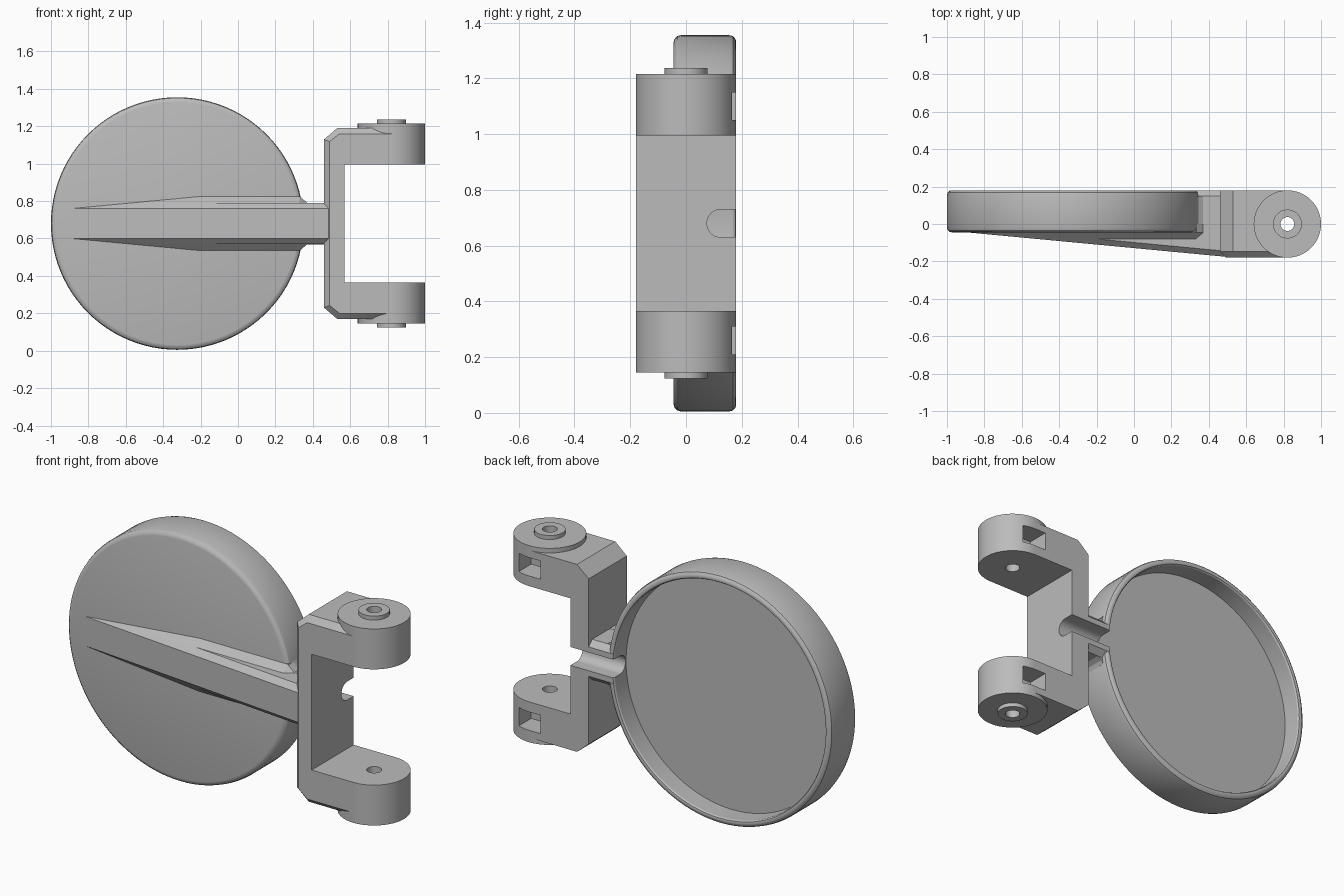
import bpy, bmesh, math

cube = bpy.data.objects.get("Cube")
if cube:
    bpy.data.objects.remove(cube)

MID = 0.68       # height of the symmetry plane
HINGE_X = 0.82   # hinge axis
DISH_X = -0.325  # dish axis

grey = bpy.data.materials.new("plain grey")
grey.use_nodes = True
grey.diffuse_color = (0.5, 0.5, 0.5, 1)
grey.node_tree.nodes["Principled BSDF"].inputs["Base Color"].default_value = (0.5, 0.5, 0.5, 1)


def loft(name, rings, cyclic=False):
    """Skin equal-length rings of points; cap the ends or close the loop."""
    bm = bmesh.new()
    loops = [[bm.verts.new(p) for p in ring] for ring in rings]
    n = len(loops[0])
    pairs = list(zip(loops, loops[1:]))
    if cyclic:
        pairs.append((loops[-1], loops[0]))
    else:
        bm.faces.new(loops[0])
        bm.faces.new(loops[-1])
    for a, b in pairs:
        for i in range(n):
            j = (i + 1) % n
            bm.faces.new((a[i], a[j], b[j], b[i]))
    bmesh.ops.recalc_face_normals(bm, faces=bm.faces)
    mesh = bpy.data.meshes.new(name)
    bm.to_mesh(mesh)
    bm.free()
    mesh.materials.append(grey)
    obj = bpy.data.objects.new(name, mesh)
    bpy.context.collection.objects.link(obj)
    return obj


def circle(r, count, point):
    angles = [2 * math.pi * i / count for i in range(count)]
    return [point(r * math.cos(a), r * math.sin(a)) for a in angles]


def mirrored(half):
    """Complete a half outline of (u, height above MID) pairs."""
    return half + [(u, -h) for u, h in reversed(half)]


def along_x(x, half):
    return [(x, y, MID + h) for y, h in mirrored(half)]


def along_y(y, half):
    return [(x, y, MID + h) for x, h in mirrored(half)]


# Round shallow dish with softened rim, open to the back
dish_profile = [(0.648, -0.045), (0.66, -0.042), (0.671, -0.032), (0.675, -0.018),
                (0.675, 0.155), (0.671, 0.169), (0.66, 0.178), (0.65, 0.18),
                (0.642, 0.178), (0.637, 0.17), (0.637, 0.07)]
dish = loft("dish", [circle(r, 96, lambda u, v: (DISH_X + u, y, MID + v))
                     for r, y in dish_profile])


# Tapered rib with chamfered flanks on the dish front
def rib_section(x, front, shoulder, base):
    return along_x(x, [(front, 0.08), (front + shoulder - 0.08, shoulder),
                       (-0.045 - (base - shoulder), shoulder), (-0.045, base), (0.0, base)])


rib = loft("front_rib", [rib_section(-0.88, -0.046, 0.081, 0.081),
                         rib_section(-0.2, -0.11, 0.11, 0.145),
                         rib_section(0.33, -0.16, 0.11, 0.145),
                         rib_section(0.37, -0.164, 0.11, 0.111),
                         rib_section(0.5, -0.176, 0.11, 0.111)])

# Stem from dish to bracket, and the flared web where it meets the dish
stem_half = [(-0.05, 0.11), (0.15, 0.11), (0.18, 0.08)]
stem = loft("stem", [along_x(x, stem_half) for x in (0.315, 0.5)])
web_half = [(0.315, 0.14), (0.334, 0.145), (0.345, 0.125), (0.37, 0.11)]
web = loft("stem_web", [along_y(y, web_half) for y in (-0.045, 0.15)])

# C-shaped bracket with bevelled front outer edge
inner = [(HINGE_X, 0.315), (0.57, 0.315)]


def bracket_half(inset):
    outer = [(0.46 + inset, 0.45 - inset * 0.4), (0.53 + inset * 0.4, 0.51 - inset),
             (HINGE_X, 0.51 - inset)]
    return outer + inner


def bracket_ring(y, inset):
    return along_y(y, bracket_half(inset))


bracket = loft("bracket", [bracket_ring(-0.18, 0.03), bracket_ring(-0.148, 0.0),
                           bracket_ring(0.18, 0.0)])

# Hinge barrels with raised bosses and a bored hole
barrel_profile = [(0.037, 0.315), (0.18, 0.315), (0.18, 0.535),
                  (0.077, 0.535), (0.077, 0.557), (0.037, 0.557)]
barrels, pockets = [], []
for label, side in (("upper", 1), ("lower", -1)):
    barrels.append(loft(label + "_hinge_barrel",
                        [circle(r, 64, lambda u, v: (HINGE_X + u, v, MID + side * h))
                         for r, h in barrel_profile], cyclic=True))
    # Rectangular pocket opening on the back of each barrel
    pockets.append(loft(label + "_pocket_cutter",
                        [[(x, y, MID + side * h) for x, h in
                          ((0.75, 0.37), (0.89, 0.37), (0.89, 0.47), (0.75, 0.47))]
                         for y in (0.06, 0.25)]))

# Cutters for the hinge bore and the round-bottomed groove
bore = loft("bore_cutter", [circle(0.037, 64, lambda u, v: (HINGE_X + u, v, z))
                            for z in (-0.1, 1.5)])
groove_half = [(0.25, 0.05)] + [(0.125 - 0.05 * math.sin(a), 0.05 * math.cos(a))
                                for a in [math.pi / 2 * i / 8.5 for i in range(9)]]
groove = loft("groove_cutter", [along_x(x, groove_half) for x in (0.2, 0.65)])

cuts = {dish: [groove], stem: [groove], web: [groove], bracket: [groove, bore] + pockets,
        barrels[0]: pockets[:1], barrels[1]: pockets[1:]}
for obj, cutters in cuts.items():
    for cutter in cutters:
        mod = obj.modifiers.new("cut", 'BOOLEAN')
        mod.operation = 'DIFFERENCE'
        mod.solver = 'EXACT'
        mod.object = cutter

# Bake the cuts, drop the cutters, then smooth the round faces
depsgraph = bpy.context.evaluated_depsgraph_get()
for obj in cuts:
    baked = bpy.data.meshes.new_from_object(obj.evaluated_get(depsgraph))
    obj.modifiers.clear()
    obj.data = baked
for cutter in [bore, groove] + pockets:
    bpy.data.objects.remove(cutter)

bpy.ops.object.select_all(action='DESELECT')
for obj in [rib, *cuts]:
    obj.select_set(True)
bpy.context.view_layer.objects.active = dish
bpy.ops.object.shade_smooth_by_angle(angle=math.radians(30))
